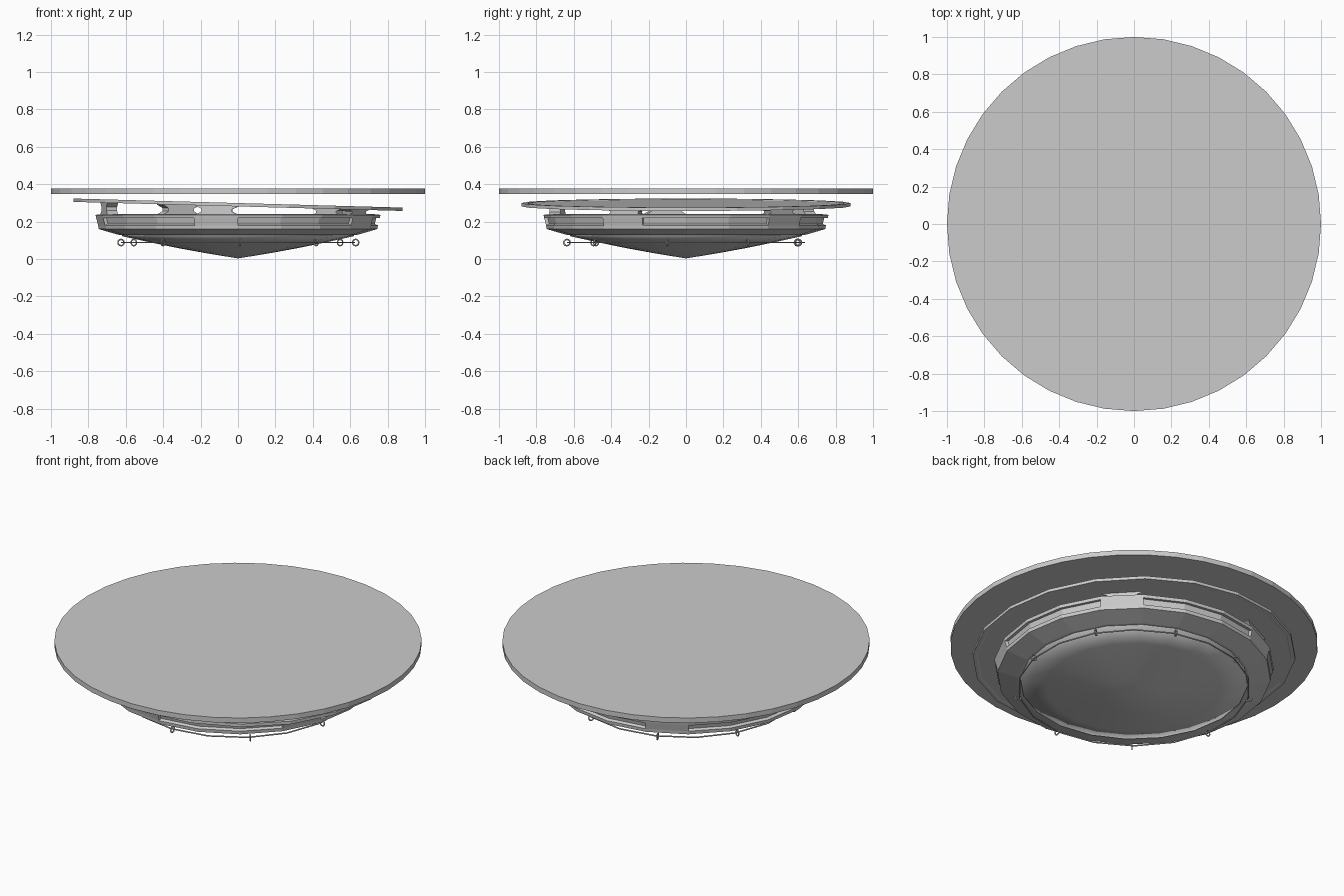
import bpy, bmesh
from math import sin, cos, pi, radians
from mathutils import Vector, Matrix

if "Cube" in bpy.data.objects:
    bpy.data.objects.remove(bpy.data.objects["Cube"])

N = 20                 # sides of the main body
TILT = 0.0275          # slope of the inner plate along x


def polar(r, deg, z):
    """Angle is measured from the front (-y) towards the right (+x)."""
    a = radians(deg)
    return Vector((r * sin(a), -r * cos(a), z))


def finish(bm, name, smooth=False):
    bmesh.ops.remove_doubles(bm, verts=bm.verts, dist=1e-5)
    bmesh.ops.recalc_face_normals(bm, faces=bm.faces)
    me = bpy.data.meshes.new(name)
    bm.to_mesh(me)
    bm.free()
    ob = bpy.data.objects.new(name, me)
    bpy.context.collection.objects.link(ob)
    for p in me.polygons:
        p.use_smooth = smooth
    return ob


def lathe(bm, profile, n):
    """Revolve (r, z) points; returns faces as rows[segment][column]."""
    rings = []
    for r, z in profile:
        if r == 0:
            rings.append([bm.verts.new((0, 0, z))] * n)
        else:
            rings.append([bm.verts.new(polar(r, 360 * i / n, z)) for i in range(n)])
    rows = []
    for a, b in zip(rings, rings[1:]):
        row = []
        for i in range(n):
            j = (i + 1) % n
            quad = list(dict.fromkeys([a[i], a[j], b[j], b[i]]))
            row.append(bm.faces.new(quad))
        rows.append(row)
    return rows


def torus(bm, major, minor, n, m, matrix):
    rings = []
    for i in range(n):
        a = 2 * pi * i / n
        rings.append([bm.verts.new(matrix @ Vector((
            (major + minor * cos(2 * pi * k / m)) * sin(a),
            -(major + minor * cos(2 * pi * k / m)) * cos(a),
            minor * sin(2 * pi * k / m)))) for k in range(m)])
    for i in range(n):
        for k in range(m):
            a, b = rings[i], rings[(i + 1) % n]
            bm.faces.new((a[k], b[k], b[(k + 1) % m], a[(k + 1) % m]))


# Flat top disc
bm = bmesh.new()
lathe(bm, [(0, 0.347), (1, 0.347), (1, 0.377), (0, 0.377)], 40)
finish(bm, "top_disc")

# Tilted plate with a thin rim
bm = bmesh.new()
lathe(bm, [(0, 0.283), (0.855, 0.283), (0.86, 0.281), (0.88, 0.281),
           (0.88, 0.299), (0.85, 0.299), (0.845, 0.294), (0, 0.294)], N)
for v in bm.verts:
    v.co.z -= TILT * v.co.x
finish(bm, "tilted_plate")

# Drum wall with five recessed window bands
bm = bmesh.new()
rows = lathe(bm, [(0, 0.16), (0.745, 0.16), (0.748, 0.180), (0.758, 0.218),
                  (0.762, 0.236), (0.725, 0.240), (0.72, 0.230), (0, 0.230)], N)
bm.normal_update()
bmesh.ops.recalc_face_normals(bm, faces=bm.faces)
for w in range(5):
    panes = [rows[2][w * 4 + k] for k in range(3)]
    bmesh.ops.inset_region(bm, faces=panes, thickness=0.003, depth=-0.018,
                           use_boundary=True, use_even_offset=True)
finish(bm, "window_drum")

# Lower hull: sloped collar, then shallow pointed bowl
bm = bmesh.new()
lathe(bm, [(0, 0.16), (0.745, 0.16), (0.635, 0.128), (0.62, 0.128)], N)
finish(bm, "hull_collar")
bm = bmesh.new()
lathe(bm, [(0.62, 0.132), (0.62, 0.122), (0.48, 0.091), (0.33, 0.060),
           (0.16, 0.029), (0, 0.003)], N)
finish(bm, "hull_bowl", smooth=True)

# Waisted pillars between the windows, cut to the plate's slope
bm = bmesh.new()
outline = [(0, 0), (0, 0.15), (0.14, 0.4), (0.14, 0.65), (0, 0.9), (0, 1)]
outline += [(1 - u, t) for u, t in reversed(outline)]
for w in range(5):
    a0 = 72 * w + 54
    sides = []
    for r in (0.675, 0.735):
        p, q = polar(r, a0, 0), polar(r, a0 + 18, 0)
        loop = []
        for u, t in outline:
            c = p.lerp(q, u)
            top = 0.285 - TILT * c.x
            c.z = 0.229 + (top - 0.229) * t
            loop.append(bm.verts.new(c))
        sides.append(loop)
        bm.faces.new(loop)
    n = len(outline)
    for i in range(n):
        j = (i + 1) % n
        bm.faces.new((sides[0][i], sides[0][j], sides[1][j], sides[1][i]))
finish(bm, "roof_pillars")

# Thin rail ring around the hull
bm = bmesh.new()
torus(bm, 0.632, 0.004, 18, 6, Matrix.Translation((0, 0, 0.088)))
finish(bm, "rail_ring", smooth=True)

# Nine small hoops threaded on the rail
bm = bmesh.new()
for k in range(9):
    a = 1 + 40 * k
    m = (Matrix.Translation(polar(0.637, a, 0.088))
         @ Matrix.Rotation(radians(a), 4, 'Z') @ Matrix.Rotation(pi / 2, 4, 'Y'))
    torus(bm, 0.017, 0.004, 12, 6, m)
finish(bm, "rail_hoops", smooth=True)
